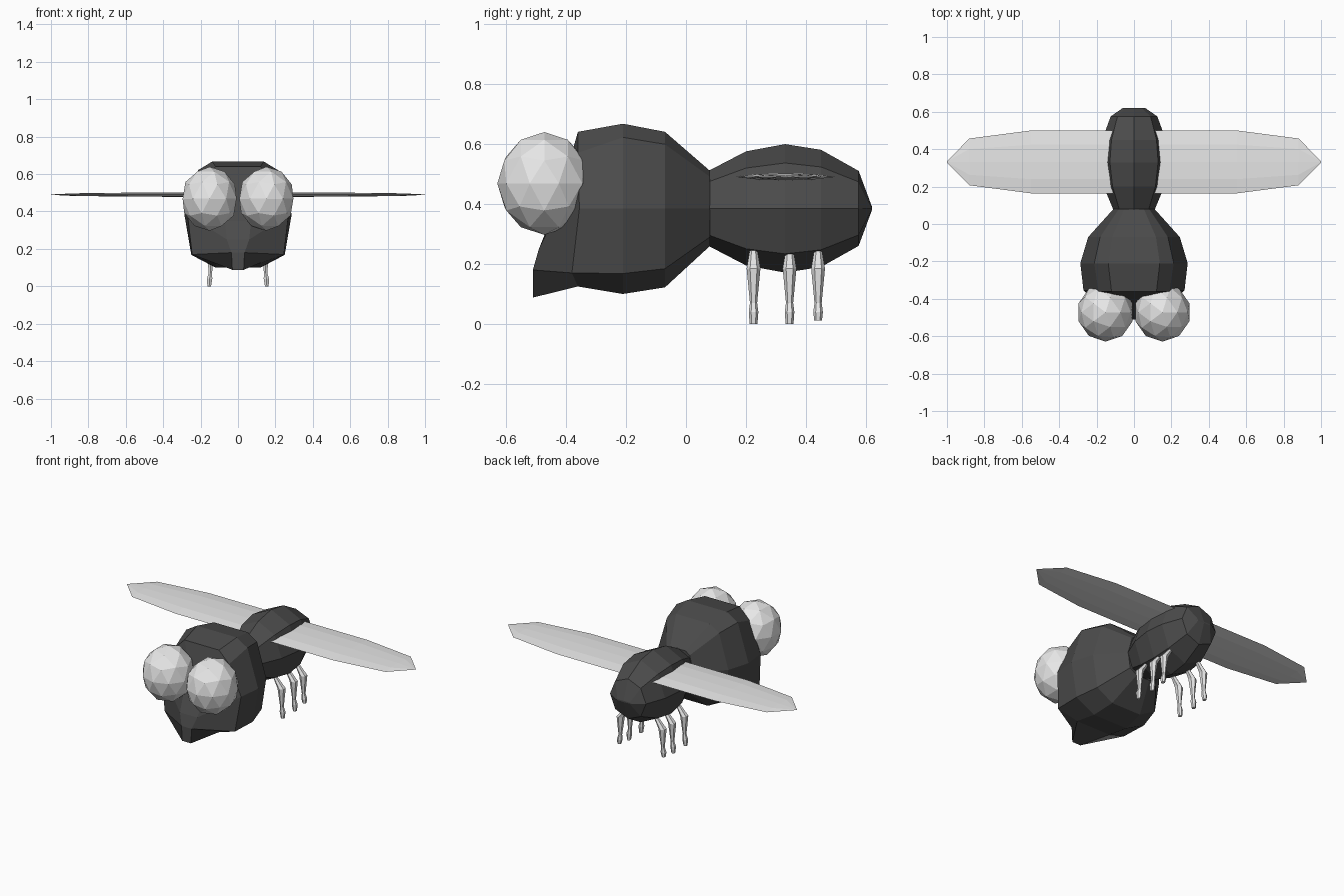
import bpy, bmesh, math
from mathutils import Vector

if "Cube" in bpy.data.objects:
    bpy.data.objects.remove(bpy.data.objects["Cube"])


def material(name, v):
    m = bpy.data.materials.new(name)
    m.diffuse_color = (v, v, v, 1)
    m.use_nodes = True
    m.node_tree.nodes["Principled BSDF"].inputs["Base Color"].default_value = m.diffuse_color
    return m


DARK = material("charcoal", 0.07)
PALE = material("pale grey", 0.8)


def finish(name, bm, mat):
    bmesh.ops.recalc_face_normals(bm, faces=bm.faces)
    me = bpy.data.meshes.new(name)
    bm.to_mesh(me)
    bm.free()
    me.materials.append(mat)
    ob = bpy.data.objects.new(name, me)
    bpy.context.collection.objects.link(ob)
    return ob


def loft(name, rings, mat):
    """Skin a list of equally sized closed rings and cap both ends."""
    bm = bmesh.new()
    loops = [[bm.verts.new(p) for p in r] for r in rings]
    n = len(loops[0])
    for a, b in zip(loops, loops[1:]):
        for i in range(n):
            j = (i + 1) % n
            bm.faces.new((a[i], a[j], b[j], b[i]))
    # caps are strips running across the ring
    for l in (loops[0], loops[-1]):
        for i in range(n // 2 - 1):
            bm.faces.new((l[i], l[i + 1], l[n - 2 - i], l[n - 1 - i]))
    return finish(name, bm, mat)


def mirrored(half):
    """Right-hand points, top to bottom, completed with the left side."""
    return half + [(-x, y, z) for x, y, z in reversed(half)]


# Head: half sections at each station, from the snout to the neck
def head_ring(y, w, top, bottom):
    """Faceted section with half width w between two heights."""
    h = top - bottom
    return mirrored([(w * .48, y, top), (w * .74, y, top - h * .08), (w, y, .385),
                     (w * .87, y, bottom + h * .12), (w * .42, y, bottom)])


snout = mirrored([(.06, -.40, .50), (.07, -.44, .35), (.06, -.49, .25),
                  (.035, -.51, .18), (.03, -.51, .088)])
face = mirrored([(.12, -.36, .64), (.19, -.36, .57), (.27, -.355, .385),
                 (.245, -.38, .17), (.12, -.36, .125)])
loft("head", [snout, face, head_ring(-.21, .287, .667, .10),
              head_ring(-.07, .245, .64, .122), head_ring(.08, .11, .51, .26)], DARK)

# Rear body: octagonal sections with a corner on top and at each side
stations = [(.075, .11, .125), (.20, .162, .19), (.33, .182, .214),
            (.45, .17, .195), (.575, .125, .125), (.62, .06, .004)]
loft("body", [[(w * math.sin(i * math.pi / 4), y, .385 + h * math.cos(i * math.pi / 4))
               for i in range(8)] for y, w, h in stations], DARK)

for side, tag in ((1, "right"), (-1, "left")):
    # Eyes
    bm = bmesh.new()
    bmesh.ops.create_icosphere(bm, subdivisions=2, radius=.163)
    bmesh.ops.scale(bm, vec=(.93, .96, 1.05), verts=bm.verts)
    bmesh.ops.translate(bm, vec=(side * .152, -.472, .468), verts=bm.verts)
    finish(tag + "_eye", bm, PALE)

    # Wings: thin lens sections tapering to the tip
    rings = []
    for x, d, t in ((.08, .168, .012), (.55, .168, .011), (.88, .125, .007), (1, .004, .001)):
        profile = [(-1, 0), (-.55, .8), (0, 1), (.55, .8),
                   (1, 0), (.55, -.8), (0, -1), (-.55, -.8)]
        rings.append([(side * x, .332 + d * a, .49 + t * b) for a, b in profile])
    loft(tag + "_wing", rings, PALE)

    # Legs: sloping thigh, knee, tapering shin and small foot
    for k, (y, lift) in enumerate(((.225, 0), (.345, 0), (.44, .012))):
        rings = []
        for x, z, rx, ry in ((.10, .245, .014, .013), (.145, .185, .024, .023),
                             (.148, .07, .010, .012), (.152, .04, .017, .016),
                             (.154, lift, .011, .013)):
            z = max(z, lift)
            rings.append([(side * (x + rx * math.cos(a)), y + ry * math.sin(a), z)
                          for a in [math.pi / 6 + i * math.pi / 3 for i in range(6)]])
        loft(f"{tag}_leg_{k + 1}", rings, PALE)
